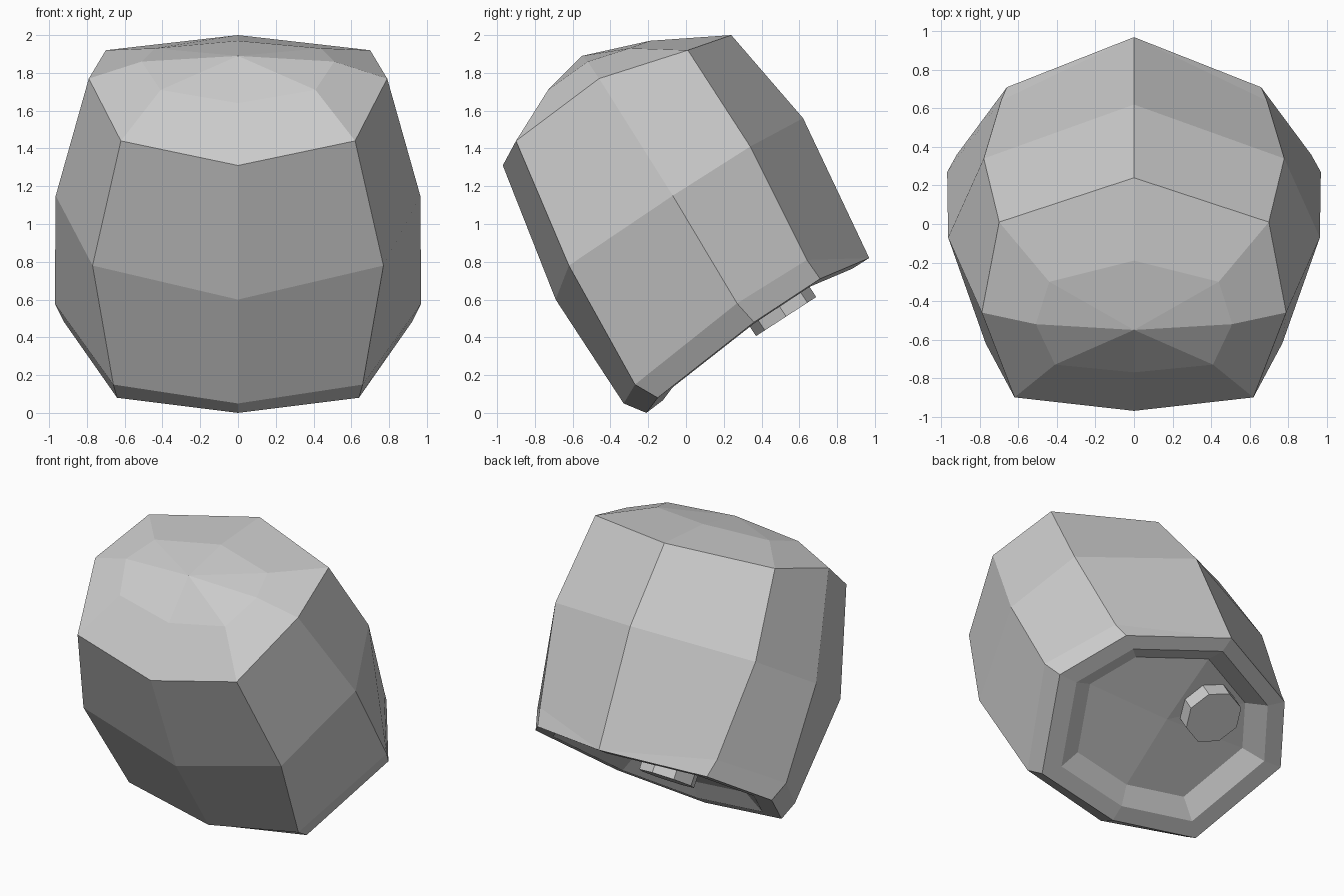
import bpy, bmesh, math
from mathutils import Vector

cube = bpy.data.objects.get("Cube")
if cube:
    bpy.data.objects.remove(cube, do_unlink=True)

# One plain grey material shared by every part
grey = bpy.data.materials.new("plain_grey")
grey.use_nodes = True
colour = (0.6, 0.6, 0.6, 1)
grey.diffuse_color = colour
shader = next(n for n in grey.node_tree.nodes if n.type == 'BSDF_PRINCIPLED')
shader.inputs["Base Color"].default_value = colour


def finish(name, bm):
    """Turn a bmesh into a flat shaded grey object."""
    bmesh.ops.remove_doubles(bm, verts=bm.verts, dist=0.001)
    bmesh.ops.recalc_face_normals(bm, faces=bm.faces)
    mesh = bpy.data.meshes.new(name)
    bm.to_mesh(mesh)
    bm.free()
    mesh.materials.append(grey)
    obj = bpy.data.objects.new(name, mesh)
    bpy.context.collection.objects.link(obj)
    return obj


def full_ring(half):
    """Mirror a front-to-back half section into a closed eight point loop."""
    points = [Vector(p) for p in half]
    mirrored = [Vector((-p.x, p.y, p.z)) for p in reversed(points[1:-1])]
    return points + mirrored


def inset_ring(ring, centre, scale, push):
    """Shrink a loop towards a centre and push it into the body."""
    return [centre + (p - centre) * scale + push for p in ring]


def bridge(bm, lower, upper):
    count = len(lower)
    for i in range(count):
        j = (i + 1) % count
        bm.faces.new((lower[i], lower[j], upper[j], upper[i]))


def fan(bm, ring, tip):
    centre = bm.verts.new(tip)
    for a, b in zip(ring, ring[1:] + ring[:1]):
        bm.faces.new((a, b, centre))


# Half sections of the leaning body: front, front corner, side, back corner, back
cap = full_ring([(0, -.77, 1.64), (.41, -.73, 1.71), (.51, -.52, 1.86),
                 (.44, -.3, 1.93), (0, -.19, 1.97)])
shoulder = full_ring([(0, -.97, 1.31), (.62, -.9, 1.44), (.79, -.46, 1.77),
                      (.7, .01, 1.92), (0, .24, 2)])
waist = full_ring([(0, -.69, .6), (.77, -.62, .78), (.965, -.07, 1.15),
                   (.78, .34, 1.41), (0, .62, 1.56)])
hem = full_ring([(0, -.33, .05), (.66, -.27, .15), (.97, .27, .58),
                 (.69, .64, .81), (0, .97, .82)])
rim = full_ring([(0, -.21, 0), (.64, -.15, .08), (.92, .36, .48),
                 (.66, .71, .71), (0, .97, .82)])

# Recessed underside: flat lip, sloping wall and floor
tilt = math.radians(33)
inward = Vector((0, -math.sin(tilt), math.cos(tilt)))
base_centre = Vector((0, .37, .44))
lip = inset_ring(rim, base_centre, .85, inward * 0)
floor = inset_ring(rim, base_centre, .69, inward * .08)

bm = bmesh.new()
loops = [[bm.verts.new(p) for p in ring]
         for ring in (cap, shoulder, waist, hem, rim, lip, floor)]
for upper, lower in zip(loops, loops[1:]):
    bridge(bm, lower, upper)
fan(bm, loops[0], Vector((0, -.55, 1.89)))
fan(bm, loops[-1], base_centre + inward * .08)
finish("faceted_body", bm)

# Small eight sided knob under the base, off to one side
bm = bmesh.new()
bmesh.ops.create_cone(bm, cap_ends=True, segments=8,
                      radius1=.19, radius2=.19, depth=.14)
knob = finish("base_knob", bm)
knob.rotation_euler.x = tilt
knob.location = Vector((-.22, .53, .51)) + inward * .07
